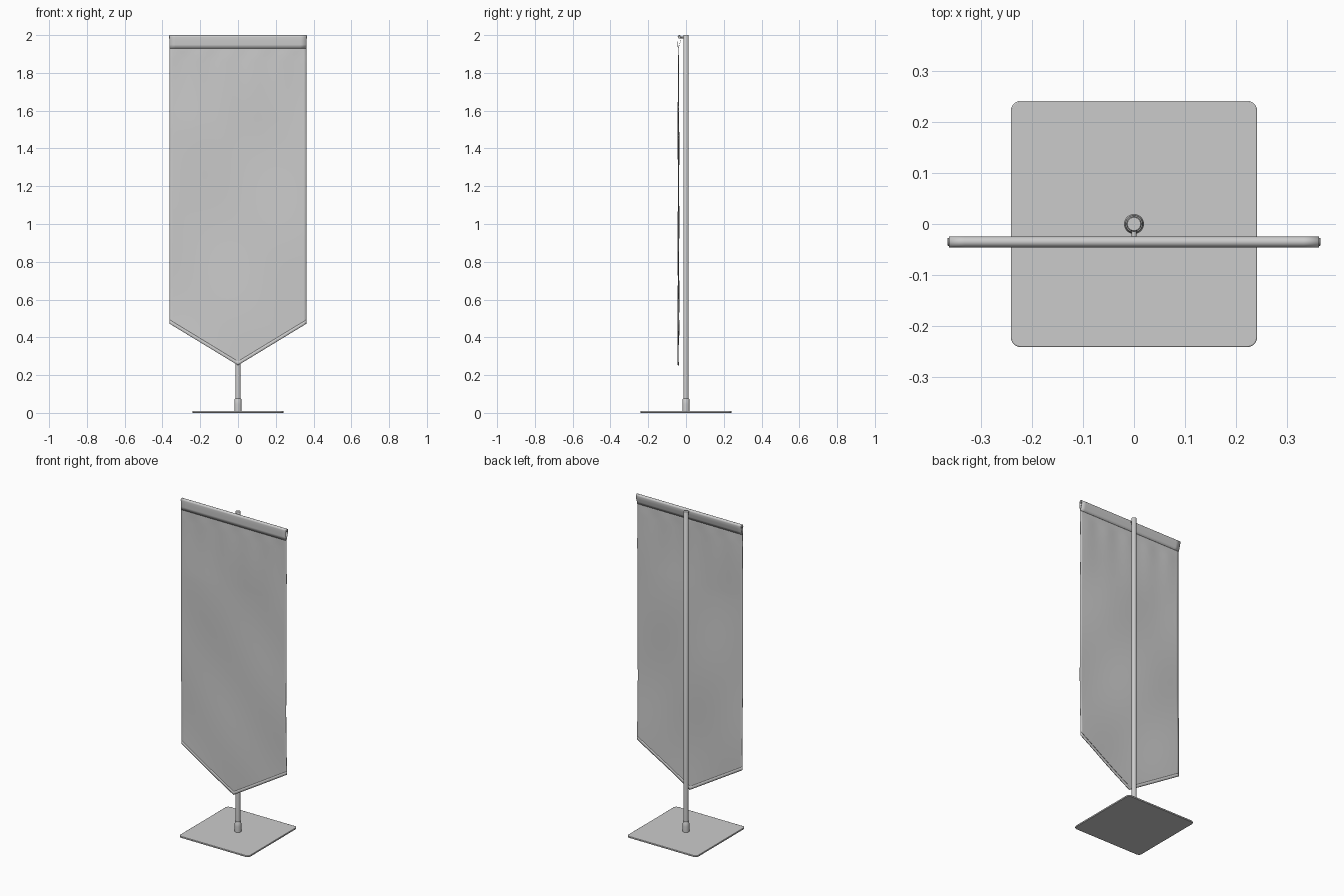
import bpy, bmesh, math

if "Cube" in bpy.data.objects:
    bpy.data.objects.remove(bpy.data.objects["Cube"])

HALF_W, TOP, HEM_TOP = 0.362, 2.0, 1.93
ROD_Y, ROD_Z, ROD_R = -0.035, 1.989, 0.008


def finish(name, bm, angle=40):
    bmesh.ops.recalc_face_normals(bm, faces=bm.faces)
    mesh = bpy.data.meshes.new(name)
    bm.to_mesh(mesh)
    bm.free()
    ob = bpy.data.objects.new(name, mesh)
    bpy.context.collection.objects.link(ob)
    bpy.ops.object.select_all(action='DESELECT')
    ob.select_set(True)
    bpy.context.view_layer.objects.active = ob
    bpy.ops.object.shade_smooth_by_angle(angle=math.radians(angle))
    return ob


def lathe(name, profile, loc=(0, 0, 0), rot=(0, 0, 0), sides=32):
    # revolve (radius, height) points around the local z axis
    bm = bmesh.new()
    rings = [[bm.verts.new((r * math.cos(2 * math.pi * i / sides),
                            r * math.sin(2 * math.pi * i / sides), z))
              for i in range(sides)] for r, z in profile]
    for a, b in zip(rings, rings[1:]):
        for i in range(sides):
            j = (i + 1) % sides
            bm.faces.new((a[i], a[j], b[j], b[i]))
    bm.faces.new(rings[0])
    bm.faces.new(rings[-1])
    ob = finish(name, bm)
    ob.location, ob.rotation_euler = loc, rot
    return ob


def surface(name, nu, nv, point, thickness):
    # thin cloth panel from a function of (u, v) in 0..1
    bm = bmesh.new()
    g = [[bm.verts.new(point(i / nu, j / nv)) for j in range(nv + 1)]
         for i in range(nu + 1)]
    for i in range(nu):
        for j in range(nv):
            bm.faces.new((g[i][j], g[i + 1][j], g[i + 1][j + 1], g[i][j + 1]))
    ob = finish(name, bm)
    mod = ob.modifiers.new("cloth_thickness", 'SOLIDIFY')
    mod.thickness, mod.offset = thickness, 0
    return ob


def cloth_y(x, z):
    # soft folds: short gathers below the sleeve, broad diagonals lower down
    d = max(0, HEM_TOP - z)
    grow = min(1, d / 0.4)
    gathers = 0.0018 * math.sin(42 * x + 1) * math.exp(-d * 7) * min(1, d / 0.05)
    broad = 0.003 * math.sin(7 * x - 4.5 * z + 0.6) + 0.0015 * math.sin(11 * x + 9 * z)
    return -0.0405 + gathers + grow * broad


def bottom_z(x):
    return 0.255 + 0.22 * abs(x) / HALF_W


def sheet_point(u, v):
    x = (2 * u - 1) * HALF_W
    z = bottom_z(x) + v * (1.945 - bottom_z(x))
    return x, cloth_y(x, z), z


def hem_point(u, v):
    x = (2 * u - 1) * HALF_W
    z = bottom_z(x) - 0.003 + v * 0.021
    return x, cloth_y(x, z), z


# sleeve cross-section: up the front, over the rod, down the back
arc = [(ROD_Y - 0.0098 * math.cos(math.pi * k / 12),
        ROD_Z + 0.0103 * math.sin(math.pi * k / 12)) for k in range(13)]
sleeve = ([(-0.0425, HEM_TOP), (-0.0437, 1.95), (-0.0446, 1.972)] + arc
          + [(-0.0275, 1.972), (-0.034, 1.952), (-0.0385, 1.935)])


def sleeve_point(u, v):
    y, z = sleeve[round(v * (len(sleeve) - 1))]
    return (2 * u - 1) * HALF_W, y, z


surface("banner_cloth", 48, 90, sheet_point, 0.0018)
surface("bottom_hem", 48, 2, hem_point, 0.0055)
surface("top_sleeve", 24, len(sleeve) - 1, sleeve_point, 0.0014)

# crossbar, its bracket and the pole
lathe("crossbar", [(0.007, -0.365), (ROD_R, -0.364), (ROD_R, 0.364), (0.007, 0.365)],
      (0, ROD_Y, ROD_Z), (0, math.pi / 2, 0))
lathe("crossbar_bracket", [(0.005, 0), (0.005, 0.027)],
      (0, -0.008, ROD_Z - 0.002), (math.pi / 2, 0, 0), 16)
lathe("pole", [(0.0145, 0.006), (0.0145, 1.998), (0.013, TOP)])
lathe("pole_socket", [(0.0195, 0.008), (0.0195, 0.045), (0.0175, 0.073), (0.016, 0.075)])

# base plate with rounded corners
bm = bmesh.new()
bmesh.ops.create_cube(bm, size=1)
bmesh.ops.scale(bm, vec=(0.482, 0.482, 0.010), verts=bm.verts)
bmesh.ops.translate(bm, vec=(0, 0, 0.005), verts=bm.verts)
upright = [e for e in bm.edges if abs(e.verts[0].co.z - e.verts[1].co.z) > 0.005]
bmesh.ops.bevel(bm, geom=upright, offset=0.02, segments=6, profile=0.5, affect='EDGES')
base = finish("base_plate", bm)
bev = base.modifiers.new("edge_round", 'BEVEL')
bev.width, bev.segments = 0.002, 2
